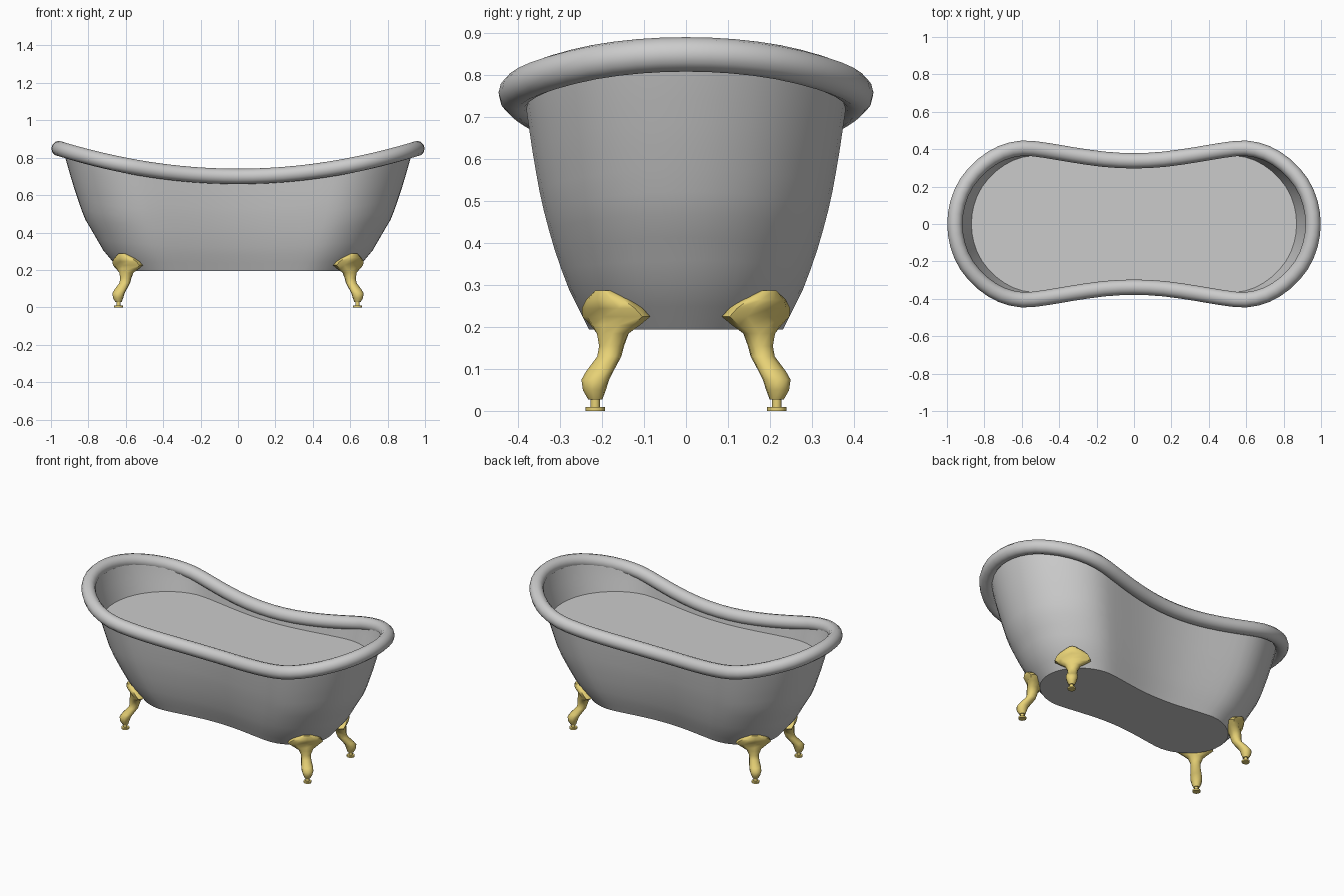
import bpy, bmesh
from math import sin, cos, pi, radians
from mathutils import Vector

if "Cube" in bpy.data.objects:
    bpy.data.objects.remove(bpy.data.objects["Cube"])


def make(name, rings, cap_start=False, cap_end=False, closed=False, mat=None, angle=40):
    """Skin a list of equal-length point rings into one object."""
    bm = bmesh.new()
    vs = [[bm.verts.new(p) for p in r] for r in rings]
    n = len(vs[0])
    pairs = list(zip(vs, vs[1:])) + ([(vs[-1], vs[0])] if closed else [])
    for a, b in pairs:
        for i in range(n):
            j = (i + 1) % n
            bm.faces.new((a[i], a[j], b[j], b[i]))
    if cap_start:
        bm.faces.new(vs[0])
    if cap_end:
        bm.faces.new(vs[-1])
    bmesh.ops.recalc_face_normals(bm, faces=bm.faces)
    me = bpy.data.meshes.new(name)
    bm.to_mesh(me)
    bm.free()
    ob = bpy.data.objects.new(name, me)
    bpy.context.collection.objects.link(ob)
    if mat:
        me.materials.append(mat)
    bpy.ops.object.select_all(action='DESELECT')
    ob.select_set(True)
    bpy.context.view_layer.objects.active = ob
    bpy.ops.object.shade_smooth_by_angle(angle=radians(angle))
    return ob


def lerp(table, z):
    for (a, u), (b, v) in zip(table, table[1:]):
        if z <= b:
            return u + (v - u) * (z - a) / (b - a)
    return table[-1][1]


# Plan outline: a quarter of the waisted oval, mirrored and smoothed
quarter = [(.957, 0), (.943, .11), (.895, .22), (.81, .315), (.71, .378), (.60, .405),
           (.48, .395), (.33, .37), (.16, .346), (0, .338)]
half = quarter + [(-x, y) for x, y in quarter[-2::-1]]
full = [Vector(p) for p in half + [(x, -y) for x, y in half[-2:0:-1]]]
plan = []
N = len(full)
for i in range(N):
    p0, p1, p2, p3 = (full[(i + k) % N] for k in (-1, 0, 1, 2))
    for t in (0, .5):
        plan.append(.5 * (2 * p1 + (p2 - p0) * t + (2 * p0 - 5 * p1 + 4 * p2 - p3) * t ** 2
                          + (3 * p1 - p0 - 3 * p2 + p3) * t ** 3))


def rim_z(x):
    return .70 + .149 * (abs(x) / .957) ** 2


# Wall flare: scale of the plan in x and y against height
FX = [(.195, .655), (.3, .75), (.4, .81), (.48, .86), (.65, .92), (.8, .965), (.9, .99)]
FY = [(.195, .57), (.3, .70), (.4, .785), (.5, .85), (.6, .895), (.75, .95), (.9, .98)]
FLOOR, WATER = .195, .65


def wall_point(p, z, inset=0):
    return Vector((p.x * (lerp(FX, z) - inset), p.y * (lerp(FY, z) - inset), z))


def wall_rings(z0, steps, inset=0):
    return [[wall_point(p, z0 + (rim_z(p.x) - z0) * k / steps, inset) for p in plan]
            for k in range(steps + 1)]


# Outer shell with flat underside, inner wall with the flat surface inside
make("tub_outer_wall", wall_rings(FLOOR, 12), cap_start=True)
make("tub_inner_wall", wall_rings(WATER, 4, .012), cap_start=True)

# Rolled rim swept along the outline
R = .041
rings = []
M = len(plan)
for i, p in enumerate(plan):
    a, b = plan[i - 1], plan[(i + 1) % M]
    t = Vector((b.x - a.x, b.y - a.y, rim_z(b.x) - rim_z(a.x))).normalized()
    side = t.cross(Vector((0, 0, 1))).normalized()
    up = side.cross(t)
    c = Vector((p.x, p.y, rim_z(p.x)))
    rings.append([c + R * (cos(k * pi / 6) * side + sin(k * pi / 6) * up) for k in range(12)])
make("rolled_rim", rings, closed=True, angle=60)

# Four brass claw feet: sections of (z, outward offset, half width, half depth)
brass = bpy.data.materials.new("brass")
brass.diffuse_color = (.8, .64, .18, 1)
brass.use_nodes = True
brass.node_tree.nodes["Principled BSDF"].inputs["Base Color"].default_value = brass.diffuse_color
LEG = [(.028, .055, .017, .017), (.05, .058, .027, .028), (.075, .055, .034, .033),
       (.095, .040, .034, .032), (.13, .008, .029, .029), (.155, 0, .030, .030),
       (.185, -.004, .044, .034), (.205, -.012, .075, .04), (.225, -.016, .106, .042),
       (.245, -.002, .094, .042), (.265, .012, .066, .036), (.287, .026, .024, .018)]
PAD = [(0, .023), (.010, .023), (.0101, .011), (.03, .011)]
for xn, sx in (("left", -1), ("right", 1)):
    for yn, sy in (("front", -1), ("back", 1)):
        out = Vector((sx, sy, 0)).normalized()
        perp = Vector((-out.y, out.x, 0))
        base = Vector((sx * .60, sy * .177, 0))
        rings = []
        for z, d, w, t in LEG:
            rings.append([base + out * (d + t * cos(k * pi / 5)) + perp * w * sin(k * pi / 5)
                          + Vector((0, 0, z)) for k in range(10)])
        make(f"{yn}_{xn}_leg", rings, True, True, mat=brass, angle=50)
        c = base + out * .055
        make(f"{yn}_{xn}_foot_pad",
             [[c + Vector((r * cos(k * pi / 6), r * sin(k * pi / 6), z)) for k in range(12)]
              for z, r in PAD], True, True, mat=brass)
